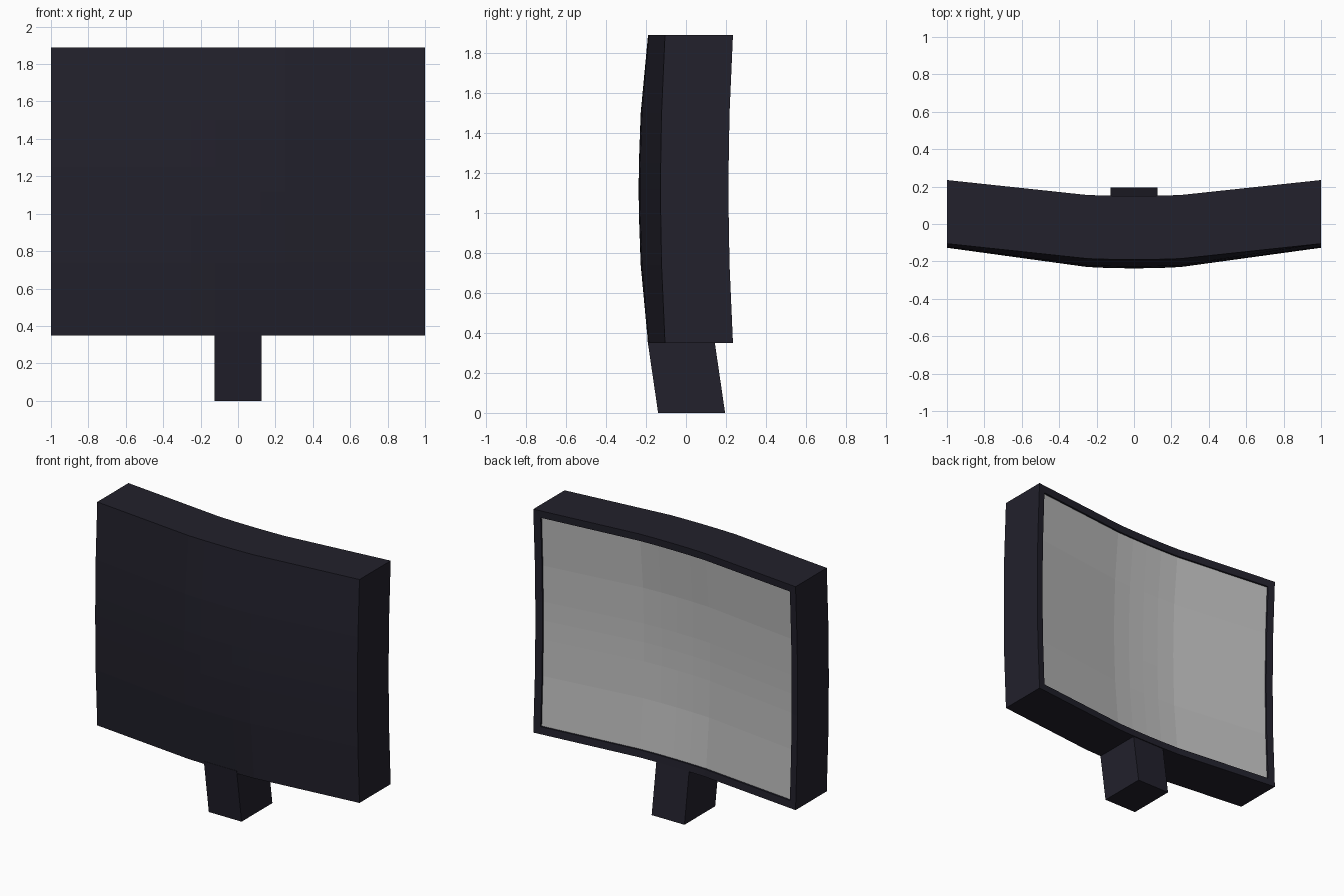
import bpy
import bmesh

cube = bpy.data.objects.get("Cube")
if cube:
    bpy.data.objects.remove(cube, do_unlink=True)


def material(name, colour):
    mat = bpy.data.materials.new(name)
    mat.use_nodes = True
    mat.diffuse_color = (*colour, 1)
    mat.node_tree.nodes["Principled BSDF"].inputs["Base Color"].default_value = (*colour, 1)
    return mat


charcoal = material("charcoal", (0.016, 0.015, 0.025))
silver = material("mirror_silver", (0.52, 0.52, 0.52))


def finish(name, bm, mats):
    bmesh.ops.recalc_face_normals(bm, faces=bm.faces)
    mesh = bpy.data.meshes.new(name)
    bm.to_mesh(mesh)
    bm.free()
    for mat in mats:
        mesh.materials.append(mat)
    obj = bpy.data.objects.new(name, mesh)
    bpy.context.collection.objects.link(obj)
    return obj


# Curved housing: half profiles mirrored about the centre lines
MID_Z, THICK = 1.12, 0.34
# distance from centre, rear surface y, depth of the vertical bulge
half_x = [(0, 0.15, 0.047), (0.12, 0.151, 0.047), (0.25, 0.155, 0.045), (1, 0.235, 0.022)]
# distance from mid height, share of the bulge
half_z = [(0, 1), (0.13, 0.97), (0.38, 0.78), (0.77, 0)]


def mirrored(half):
    return [(-p[0], *p[1:]) for p in reversed(half[1:])] + half


columns, rows = mirrored(half_x), mirrored(half_z)
bm = bmesh.new()
grid = [[bm.verts.new((x, y - bulge * share, MID_Z + z)) for z, share in rows]
        for x, y, bulge in columns]
rear = []
for a, b in zip(grid, grid[1:]):
    for j in range(len(rows) - 1):
        rear.append(bm.faces.new((a[j], a[j + 1], b[j + 1], b[j])))
bm.normal_update()

# Solid depth behind the reflecting side
copy = bmesh.ops.duplicate(bm, geom=rear)
front = [f for f in copy["geom"] if isinstance(f, bmesh.types.BMFace)]
for v in {v for f in front for v in f.verts}:
    v.co.y -= THICK
bmesh.ops.reverse_faces(bm, faces=front)
border = [e for e in bm.edges if e.is_boundary]
bmesh.ops.bridge_loops(bm, edges=border)
bmesh.ops.recalc_face_normals(bm, faces=bm.faces)

# Raised rim with the mirror set slightly in
bmesh.ops.inset_region(bm, faces=rear, thickness=0.05, use_boundary=True, use_even_offset=True)
bmesh.ops.inset_region(bm, faces=rear, thickness=0.001, depth=-0.012, use_boundary=True,
                       use_even_offset=True)
for f in rear:
    f.material_index = 1
finish("mirror_housing", bm, [charcoal, silver])

# Slanted mounting stem
bm = bmesh.new()
bmesh.ops.create_cube(bm, size=1)
for v in bm.verts:
    top = v.co.z > 0
    v.co = (v.co.x * 0.25, v.co.y * 0.335 + (-0.026 if top else 0.028), 0.37 if top else 0)
finish("mounting_stem", bm, [charcoal])
